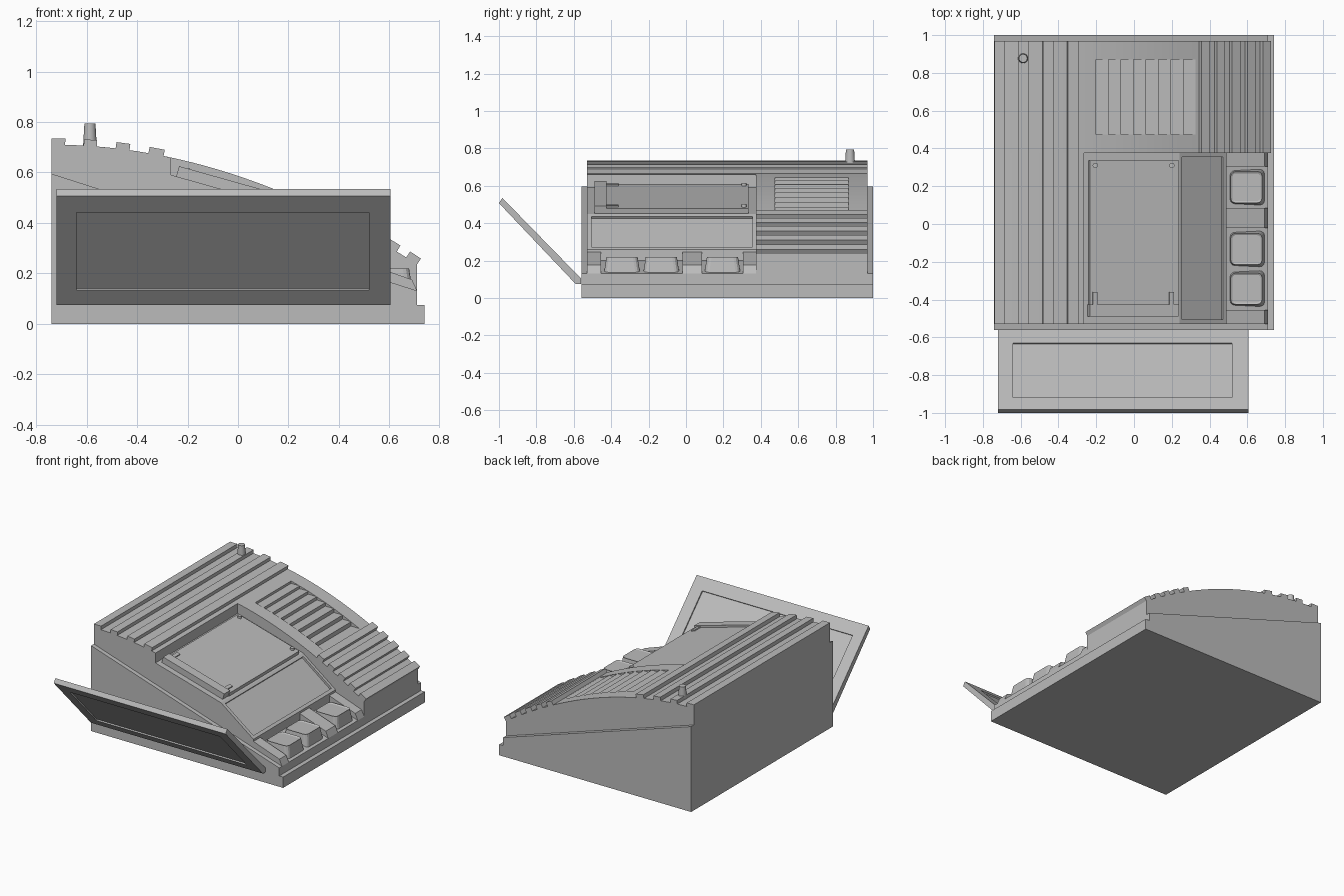
import bpy, bmesh
from mathutils import Vector

cube = bpy.data.objects.get("Cube")
if cube:
    bpy.data.objects.remove(cube, do_unlink=True)

grey = bpy.data.materials.new("plain_grey")
grey.use_nodes = True
GREY = (0.5, 0.5, 0.5, 1)
grey.diffuse_color = GREY
grey.node_tree.nodes["Principled BSDF"].inputs["Base Color"].default_value = GREY


def finish(name, bm):
    bmesh.ops.recalc_face_normals(bm, faces=bm.faces)
    mesh = bpy.data.meshes.new(name)
    bm.to_mesh(mesh)
    bm.free()
    mesh.materials.append(grey)
    ob = bpy.data.objects.new(name, mesh)
    bpy.context.collection.objects.link(ob)
    return ob


def prism(name, pts, a, b, axis="y"):
    """Extrude a side profile from a to b along y (profile x,z) or x (profile y,z)."""
    bm = bmesh.new()
    verts = [bm.verts.new((u, a, v) if axis == "y" else (a, u, v)) for u, v in pts]
    face = bm.faces.new(verts)
    moved = bmesh.ops.extrude_face_region(bm, geom=[face])["geom"]
    shift = Vector((0, b - a, 0)) if axis == "y" else Vector((b - a, 0, 0))
    for v in moved:
        if isinstance(v, bmesh.types.BMVert):
            v.co += shift
    return finish(name, bm)


def cut(ob, cutter):
    cutter.hide_render = True
    mod = ob.modifiers.new("cut", "BOOLEAN")
    mod.object = cutter
    mod.solver = "EXACT"
    bpy.context.view_layer.objects.active = ob
    bpy.ops.object.modifier_apply(modifier=mod.name)
    bpy.data.objects.remove(cutter, do_unlink=True)


def slab(p, q, low, high):
    """Profile of a strip between heights low and high, measured square to line p-q."""
    p, q = Vector(p), Vector(q)
    d = (q - p).normalized()
    n = Vector((-d.y, d.x))
    return [p + n * low, q + n * low, q + n * high, p + n * high]


def top(x):
    """Curved roof height."""
    return 0.66 - 0.305 * (x + 0.27) - 0.2255 * (x + 0.27) * (x - 0.14)


def arc(a, b, steps):
    return [(a + (b - a) * i / steps, top(a + (b - a) * i / steps)) for i in range(steps + 1)]


def deck(x):
    """Sloping top of the base."""
    return 0.595 - 0.32 * (x + 0.74)


def bay(x):
    """Floor of the open bay."""
    return 0.59 - 0.281 * (x + 0.265)


# Wedge base with a step along its low edge
prism("base", [(-0.74, 0), (0.74, 0), (0.74, 0.075), (0.71, 0.075),
               (0.71, deck(0.71)), (-0.74, 0.595)], -0.56, 1.0)

# Rear shell with curved roof and stepped vent slats
rear = prism("rear_shell", arc(-0.74, 0.71, 36) + [(0.71, deck(0.71)), (-0.74, deck(-0.74))],
             0.375, 0.97)
PITCH = 0.066
for i in range(8):
    x0 = -0.2 + i * PITCH
    x1 = x0 + PITCH - 0.002
    cut(rear, prism("vent_cutter", [(x0, top(x1)), (x1, top(x1)), (x1, top(x1) + 0.05),
                                    (x0, top(x0) + 0.05)], 0.475, 0.87))

# Front shell: high left part, then the open bay and the steep panel slope
SLOPE = ((0.24, bay(0.24)), (0.49, 0.26))
front = prism("front_shell", arc(-0.74, -0.265, 10) + [(-0.265, bay(-0.265)), *SLOPE,
              (0.49, deck(0.49)), (-0.74, deck(-0.74))], -0.53, 0.375)
a, b = Vector(SLOPE[0]), Vector(SLOPE[1])
cut(front, prism("panel_cutter", slab(a.lerp(b, 0.06), a.lerp(b, 0.93), -0.015, 0.05),
                 -0.505, 0.355))

# Raised ribs on both ends of the roof
for x, w in ((-0.74, 0.055), (-0.612, 0.052), (-0.485, 0.055), (-0.355, 0.06)):
    prism("left_rib", slab((x, top(x)), (x + w, top(x + w)), -0.01, 0.025), -0.53, 0.97)
for i in range(5):
    x = 0.345 + i * 0.0805
    w = 0.043
    prism("right_rib", slab((x, top(x)), (x + w, top(x + w)), -0.01, 0.028), 0.375, 0.97)


# Bay cover, its front bar, hinge arms and pins
def on_bay(name, x0, x1, y0, y1, height):
    return prism(name, slab((x0, bay(x0)), (x1, bay(x1)), -0.005, height), y0, y1)


on_bay("bay_cover", -0.24, 0.23, -0.43, 0.335, 0.028)
on_bay("cover_bar", -0.245, 0.225, -0.49, -0.425, 0.042)
for x in (-0.215, 0.19):
    on_bay("hinge_arm", x - 0.012, x + 0.012, -0.43, -0.36, 0.036)


def cone(name, x, y, z, r1, r2, height, sides):
    bm = bmesh.new()
    bmesh.ops.create_cone(bm, cap_ends=True, segments=sides, radius1=r1, radius2=r2, depth=height)
    bmesh.ops.translate(bm, vec=(x, y, z + height / 2), verts=bm.verts)
    ob = finish(name, bm)
    bpy.ops.object.select_all(action="DESELECT")
    ob.select_set(True)
    bpy.context.view_layer.objects.active = ob
    bpy.ops.object.shade_smooth_by_angle()


for x in (-0.205, 0.2):
    cone("cover_pin", x, 0.31, bay(x) + 0.01, 0.014, 0.014, 0.032, 16)
cone("roof_knob", -0.587, 0.877, 0.69, 0.028, 0.022, 0.103, 24)

# Dividers between the key wells
for y0, y1 in ((-0.53, -0.455), (-0.02, 0.085), (0.305, 0.375)):
    prism("key_divider", [(0.49, deck(0.49)), (0.71, deck(0.71)), (0.69, 0.175), (0.49, 0.245)],
          y0, y1)

# Tapered keys with dished tops
for y in (0.195, -0.132, -0.342):
    bm = bmesh.new()
    bmesh.ops.create_cube(bm, size=1)
    for v in bm.verts:
        half = 0.083 if v.co.z > 0 else 0.097
        v.co = Vector((0.595 + half * (1 if v.co.x > 0 else -1),
                       y + half * (1 if v.co.y > 0 else -1),
                       0.22 if v.co.z > 0 else 0.13))
    uprights = [e for e in bm.edges if abs(e.verts[0].co.z - e.verts[1].co.z) > 0.05]
    bmesh.ops.bevel(bm, geom=uprights, offset=0.025, segments=3, profile=0.5, affect="EDGES")
    bm.normal_update()
    lid = max(bm.faces, key=lambda f: f.calc_center_median().z)
    bmesh.ops.inset_region(bm, faces=[lid], thickness=0.01, depth=-0.006)
    finish("key", bm)

# Open front flap with a recessed field on each face
flap = prism("front_flap", [(-0.562, 0.075), (-0.59, 0.075), (-1.0, 0.507), (-0.982, 0.535),
                            (-0.562, 0.105)], -0.72, 0.605, "x")
outer = ((-0.645, 0.133), (-0.938, 0.442))
inner = ((-0.63, 0.175), (-0.92, 0.471))
cut(flap, prism("outer_cutter", slab(*outer, -0.009, 0.03), -0.64, 0.52, "x"))
cut(flap, prism("inner_cutter", slab(*inner, -0.03, 0.009), -0.64, 0.52, "x"))
